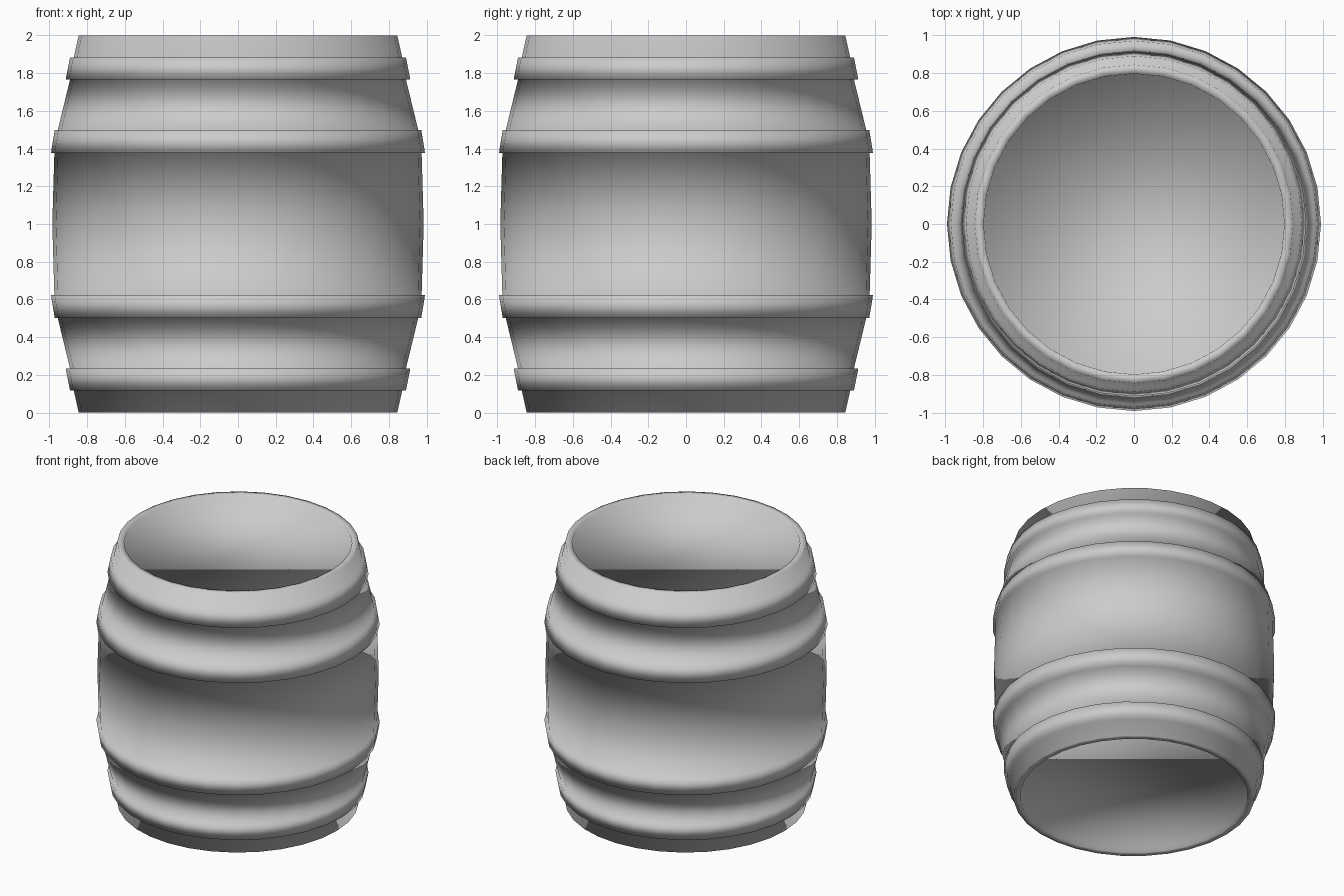
import bpy, bmesh
from math import cos, sin, tau

if "Cube" in bpy.data.objects:
    bpy.data.objects.remove(bpy.data.objects["Cube"])

SIDES = 32

# Lower half of the outline (radius, height): recessed head, rim, two raised hoops, belly
half = [(0.795, 0.035), (0.797, 0.0), (0.844, 0.0),
        (0.870, 0.118), (0.890, 0.118), (0.913, 0.235), (0.890, 0.235),
        (0.955, 0.502), (0.971, 0.502), (0.991, 0.624), (0.973, 0.624)]
profile = half + [(0.984, 1.0)] + [(r, 2 - z) for r, z in reversed(half)]

# Lathe the outline into one continuous skin
bm = bmesh.new()
rings = [[bm.verts.new((r * cos(tau * i / SIDES), r * sin(tau * i / SIDES), z))
          for i in range(SIDES)] for r, z in profile]
for low, high in zip(rings, rings[1:]):
    for i in range(SIDES):
        j = (i + 1) % SIDES
        bm.faces.new((low[i], low[j], high[j], high[i]))

# Recessed barrel heads at both ends
bm.faces.new(rings[0][::-1])
bm.faces.new(rings[-1])

# Smooth shading throughout gives the soft, rolled hoops
for f in bm.faces:
    f.smooth = True
bmesh.ops.recalc_face_normals(bm, faces=bm.faces[:])

mesh = bpy.data.meshes.new("barrel")
bm.to_mesh(mesh)
bm.free()
barrel = bpy.data.objects.new("barrel", mesh)
bpy.context.collection.objects.link(barrel)
